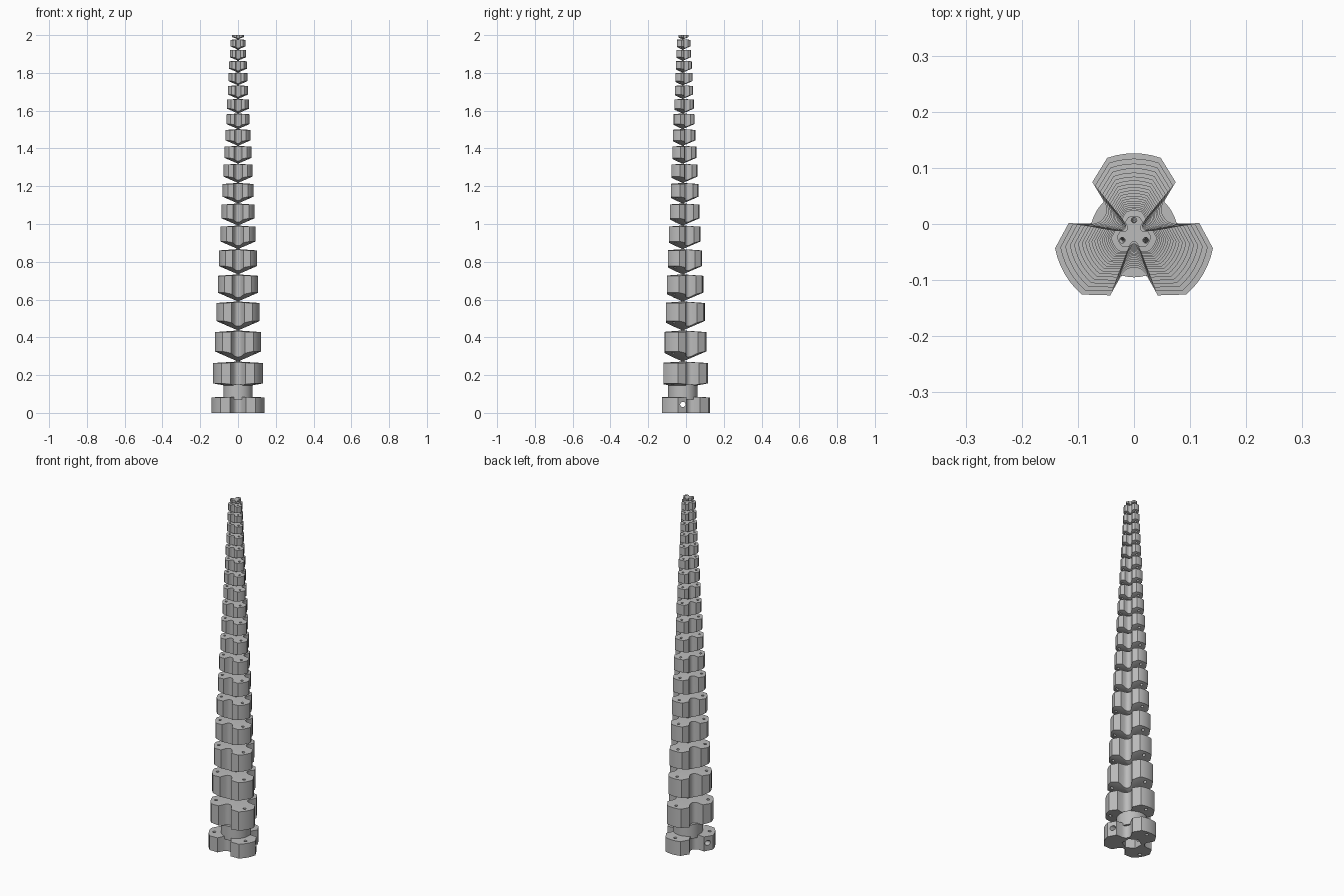
import bpy, bmesh, math
from mathutils import Matrix, Vector

if "Cube" in bpy.data.objects:
    bpy.data.objects.remove(bpy.data.objects["Cube"], do_unlink=True)

Y0 = -0.017      # axis of the arm
R0 = 0.143       # lobe radius of the base
RATIO = 0.9335   # shrink from one segment to the next
COUNT = 19

grey = bpy.data.materials.new("light_grey")
grey.use_nodes = True
colour = (0.5, 0.5, 0.5, 1)
grey.diffuse_color = colour
grey.node_tree.nodes["Principled BSDF"].inputs["Base Color"].default_value = colour


def make_object(name, bm):
    bmesh.ops.recalc_face_normals(bm, faces=bm.faces)
    mesh = bpy.data.meshes.new(name)
    bm.to_mesh(mesh)
    bm.free()
    mesh.materials.append(grey)
    ob = bpy.data.objects.new(name, mesh)
    bpy.context.collection.objects.link(ob)
    return ob


def outline():
    """Three-lobed cross-section of unit radius, as (radius, angle) pairs."""
    half = [(1, 0), (1, 6.5), (1, 13), (1, 19.5), (0.825, 39),
            (0.57, 42.7), (0.49, 48), (0.46, 54)]
    lobe = [(r, -a) for r, a in reversed(half[1:])] + half + [(0.455, 60)]
    return [(r, math.radians(a + turn)) for turn in (90, 210, 330) for r, a in lobe]


def lobed_block(name, radius, tip, depth, body, rise):
    """Lobed prism with a conical underside and a slightly raised top."""
    bm = bmesh.new()
    low, high = [], []
    for r, a in outline():
        x, y = radius * r * math.cos(a), Y0 + radius * r * math.sin(a)
        low.append(bm.verts.new((x, y, tip + depth * r)))
        high.append(bm.verts.new((x, y, tip + depth + body + rise * (1 - r))))
    bottom = bm.verts.new((0, Y0, tip))
    top = bm.verts.new((0, Y0, tip + depth + body + rise))
    n = len(low)
    for i in range(n):
        j = (i + 1) % n
        bm.faces.new((low[i], low[j], high[j], high[i]))
        bm.faces.new((low[j], low[i], bottom))
        bm.faces.new((high[i], high[j], top))
    return make_object(name, bm)


def rod(name, start, end, r1, r2, sides):
    start, end = Vector(start), Vector(end)
    axis = end - start
    place = Matrix.Translation((start + end) / 2) @ axis.to_track_quat("Z", "Y").to_matrix().to_4x4()
    bm = bmesh.new()
    bmesh.ops.create_cone(bm, cap_ends=True, segments=sides, radius1=r1, radius2=r2,
                          depth=axis.length, matrix=place)
    return make_object(name, bm)


def finish(ob, cutters=()):
    bpy.ops.object.select_all(action="DESELECT")
    ob.select_set(True)
    bpy.context.view_layer.objects.active = ob
    for cutter in cutters:
        mod = ob.modifiers.new("hole", "BOOLEAN")
        mod.operation = "DIFFERENCE"
        mod.solver = "EXACT"
        mod.object = cutter
        bpy.ops.object.modifier_apply(modifier=mod.name)
    bpy.ops.object.shade_smooth_by_angle(angle=math.radians(25))


# Cutters for the three tapering cord channels
channels = []
for turn in (90, 210, 330):
    a = math.radians(turn)
    ends = [(r * math.cos(a), Y0 + r * math.sin(a), z) for r, z in ((0.119, -0.02), (0.023, 2.02))]
    channels.append(rod("cord_channel_cutter", ends[0], ends[1], 0.009, 0.005, 12))

# Cutters for the base
side_hole = rod("side_hole_cutter", (-0.3, Y0, 0.045), (0.3, Y0, 0.045), 0.014, 0.014, 16)
pocket = rod("pocket_cutter", (0, Y0, -0.05), (0, Y0, 0.06), 0.05, 0.05, 6)

# Base and its collar
finish(lobed_block("base", R0, 0, 0, 0.082, 0.006), channels + [side_hole, pocket])
finish(rod("base_collar", (0, Y0, 0.07), (0, Y0, 0.15), 0.078, 0.078, 48))

# First segment sits on the collar, the rest balance on conical tips
radius = R0 * RATIO
finish(lobed_block("segment_1", radius, 0.132, 0.024, 0.108, 0.008), channels)
z = 0.272
for i in range(2, COUNT):
    radius *= RATIO
    seg = lobed_block(f"segment_{i}", radius, z, 0.43 * radius, 0.82 * radius, 0.07 * radius)
    finish(seg, channels)
    z += 1.32 * radius

# Tip cap
finish(lobed_block("tip_cap", 0.031, z, 0.012, 2 - z - 0.012, 0), channels)

# Flexible core joining the tips
finish(rod("core", (0, Y0, 0.14), (0, Y0, 1.99), 0.01, 0.004, 16))

for cutter in channels + [side_hole, pocket]:
    bpy.data.objects.remove(cutter, do_unlink=True)
